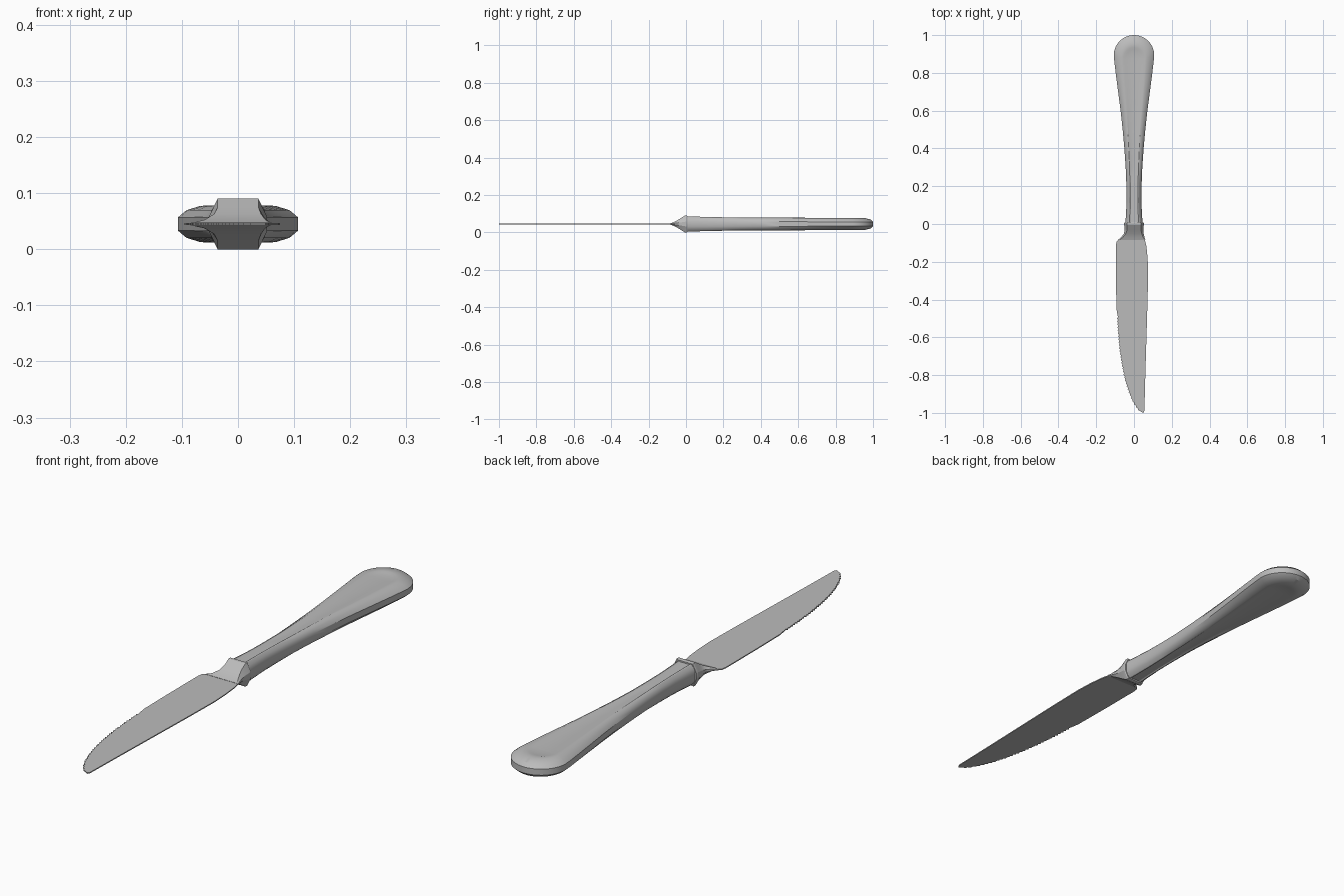
import bpy, bmesh, math

MID = 0.045  # height of the knife's centre plane

if "Cube" in bpy.data.objects:
    bpy.data.objects.remove(bpy.data.objects["Cube"])

steel = bpy.data.materials.new("brushed_steel")
steel.use_nodes = True
steel.diffuse_color = (0.5, 0.5, 0.5, 1)
steel.node_tree.nodes["Principled BSDF"].inputs["Base Color"].default_value = (0.5, 0.5, 0.5, 1)


def interp(table, y):
    """Smoothly interpolate a list of (y, value) pairs."""
    for (a, u), (b, v) in zip(table, table[1:]):
        if y <= b:
            t = max(0, (y - a) / (b - a))
            return u + (v - u) * t
    return table[-1][1]


def finish(name, bm, angle):
    bmesh.ops.remove_doubles(bm, verts=bm.verts, dist=0.0002)
    bmesh.ops.recalc_face_normals(bm, faces=bm.faces)
    mesh = bpy.data.meshes.new(name)
    bm.to_mesh(mesh)
    bm.free()
    ob = bpy.data.objects.new(name, mesh)
    bpy.context.collection.objects.link(ob)
    mesh.materials.append(steel)
    bpy.ops.object.select_all(action='DESELECT')
    ob.select_set(True)
    bpy.context.view_layer.objects.active = ob
    bpy.ops.object.shade_smooth_by_angle(angle=math.radians(angle))
    return ob


def loft(name, rings, angle):
    """Skin a list of equal-length closed rings and cap both ends."""
    bm = bmesh.new()
    rows = [[bm.verts.new(p) for p in ring] for ring in rings]
    n = len(rows[0])
    for a, b in zip(rows, rows[1:]):
        for i in range(n):
            j = (i + 1) % n
            bm.faces.new((a[i], a[j], b[j], b[i]))
    bm.faces.new(rows[0])
    # the last row is zipped shut across its mirrored points
    last = rows[-1]
    for i in range(n // 2 - 1):
        bm.faces.new((last[i], last[i + 1], last[n - 2 - i], last[n - 1 - i]))
    return finish(name, bm, angle)


# Handle: stations along the shaft, then an arc around the rounded end
WIDTH = [(0, .046), (.04, .043), (.12, .039), (.2, .040), (.3, .044), (.4, .051),
         (.5, .060), (.6, .071), (.7, .084), (.8, .097), (.86, .104), (.893, .107)]
HEIGHT = [(0, .041), (.1, .038), (.3, .034), (.9, .033)]
# each level: width fraction, height fraction, arc centre, arc length
LEVELS = [(.42, .92, .875, .05), (.53, 1, .875, .06), (.64, .97, .88, .075),
          (.86, .74, .889, .097), (1, .36, .893, .107)]


def handle_ring(y, phi):
    quarter = []
    for wf, hf, centre, length in LEVELS:
        w = interp(WIDTH, y) * wf * math.cos(phi)
        yy = y * centre / .893 + length * math.sin(phi)
        h = interp(HEIGHT, y) * hf
        quarter.append((w, yy, h))
    right = quarter + [(x, yy, -h) for x, yy, h in reversed(quarter)]
    left = [(-x, yy, h) for x, yy, h in reversed(right)]
    return [(x, yy, h + MID) for x, yy, h in right + left]


rings = [handle_ring(y, 0) for y, _ in WIDTH]
rings += [handle_ring(.893, math.pi / 2 * k / 12) for k in range(1, 13)]
loft("handle", rings, 28)


# Bolster: collar beside the handle, tapering into the flat blade root
def bolster_ring(y, top, left, right, h, edge):
    half = [(right * top, h), (right, edge), (right, -edge), (right * top, -h)]
    other = [(left * top, -h), (left, -edge), (left, edge), (left * top, h)]
    return [(x, y, z + MID) for x, z in half + other]


loft("bolster", [
    bolster_ring(.008, .70, -.050, .050, .043, .012),
    bolster_ring(.004, .70, -.052, .052, .045, .013),
    bolster_ring(-.006, .70, -.052, .052, .045, .012),
    bolster_ring(-.03, .74, -.049, .049, .030, .008),
    bolster_ring(-.05, .80, -.053, .051, .018, .005),
    bolster_ring(-.07, .86, -.068, .056, .008, .003),
    bolster_ring(-.085, .9, -.086, .060, .003, .002),
], 25)

# Blade: straight spine on the left, curved cutting edge with fine teeth
SPINE = [(-.04, .045), (-.08, .057), (-.12, .066), (-.18, .072), (-.25, .075),
         (-.4, .072), (-.6, .066), (-.8, .060), (-.99, .055)]
EDGE = [(-1, -.045), (-.985, -.022), (-.96, -.003), (-.93, .013), (-.88, .033),
        (-.82, .051), (-.74, .067), (-.65, .080), (-.55, .088), (-.45, .093),
        (-.3, .095), (-.11, .095), (-.092, .092), (-.08, .078), (-.06, .058), (-.04, .046)]
outline = [(x, y) for y, x in SPINE] + [(.049, -1)]
teeth = 32
for k in range(teeth):
    y = -.985 + .5 * k / teeth
    pitch = .5 / teeth
    outline.append((-interp(EDGE, y), y))
    outline.append((-interp(EDGE, y + pitch * .5) + .006, y + pitch * .5))
outline += [(-w, y) for y, w in EDGE if y > -.48]

bm = bmesh.new()
base = bm.faces.new([bm.verts.new((x, y, MID - .002)) for x, y in outline])
grown = bmesh.ops.extrude_face_region(bm, geom=[base])
for v in grown["geom"]:
    if isinstance(v, bmesh.types.BMVert):
        v.co.z += .004
bmesh.ops.triangulate(bm, faces=[f for f in bm.faces if len(f.verts) > 4])
finish("blade", bm, 30)
